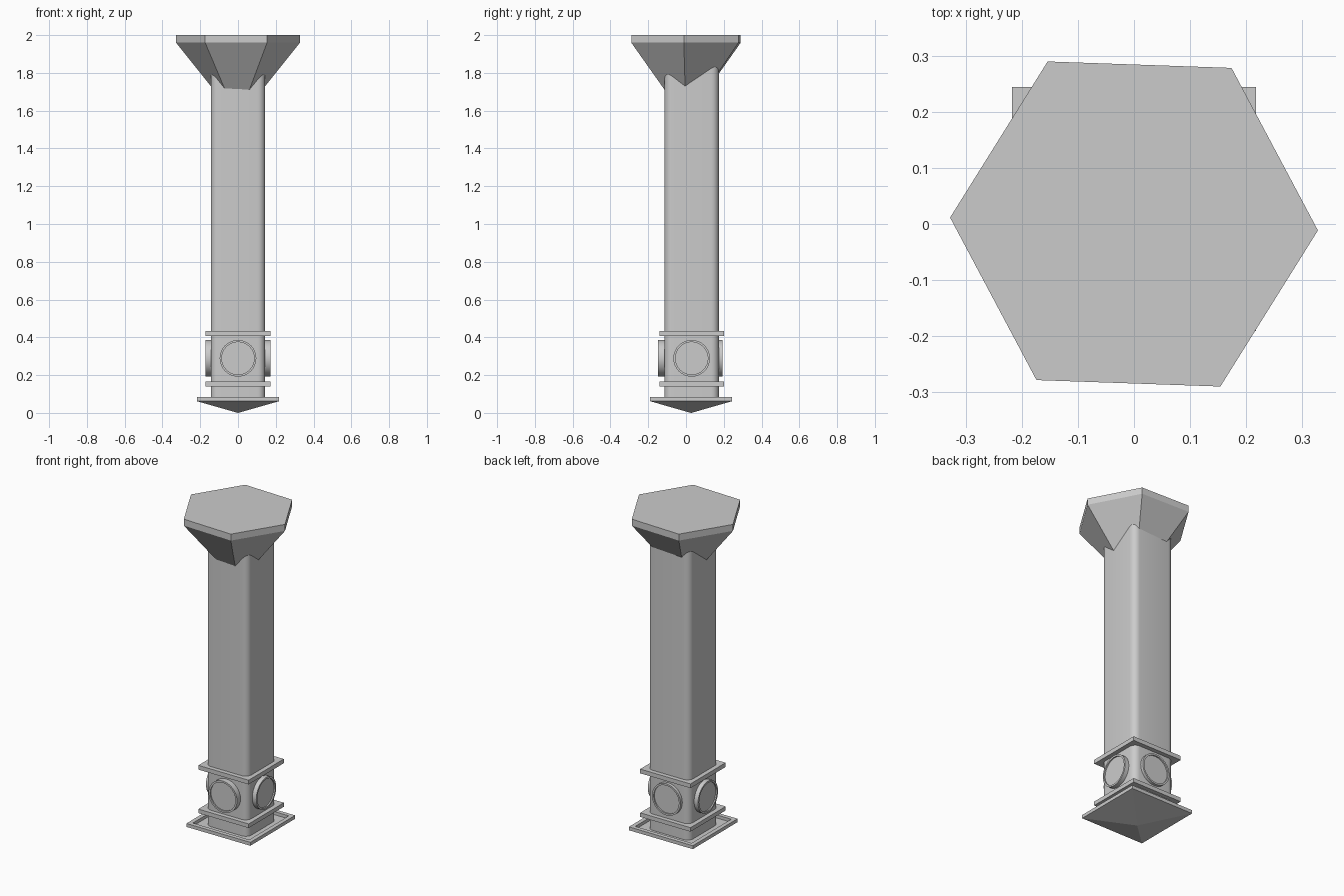
import bpy, bmesh, math
from mathutils import Matrix, Vector

if "Cube" in bpy.data.objects:
    bpy.data.objects.remove(bpy.data.objects["Cube"])

CY = 0.03  # the shaft sits slightly behind the capital's centre


def make(name, rings, smooth=False):
    """Skin a list of equal-length point loops into a closed solid."""
    bm = bmesh.new()
    loops = [[bm.verts.new(p) for p in ring] for ring in rings]
    for a, b in zip(loops, loops[1:]):
        n = len(a)
        for i in range(n):
            bm.faces.new((a[i], a[(i + 1) % n], b[(i + 1) % n], b[i]))
    bm.faces.new(loops[0][::-1])
    bm.faces.new(loops[-1])
    bmesh.ops.remove_doubles(bm, verts=bm.verts, dist=1e-6)
    bmesh.ops.recalc_face_normals(bm, faces=bm.faces)
    me = bpy.data.meshes.new(name)
    bm.to_mesh(me)
    bm.free()
    ob = bpy.data.objects.new(name, me)
    bpy.context.collection.objects.link(ob)
    if smooth:
        bpy.ops.object.select_all(action='DESELECT')
        ob.select_set(True)
        bpy.context.view_layer.objects.active = ob
        bpy.ops.object.shade_smooth_by_angle(angle=math.radians(35))
    return ob


def ngon(n, r, z, turn=0.0):
    return [Vector((r * math.cos(turn + math.tau * i / n),
                    r * math.sin(turn + math.tau * i / n), z)) for i in range(n)]


def square(half, z, cy=CY):
    return [Vector((sx * half, cy + sy * half, z))
            for sx, sy in ((-1, -1), (1, -1), (1, 1), (-1, 1))]


def rounded_square(half, r, z, seg=6):
    pts = []
    for k in range(4):
        mid = math.pi / 4 + k * math.pi / 2
        c = Vector((math.cos(mid), math.sin(mid), 0)) * (half - r) * math.sqrt(2)
        for s in range(seg + 1):
            a = k * math.pi / 2 + s / seg * math.pi / 2
            pts.append(c + Vector((r * math.cos(a), CY + r * math.sin(a), z)))
    return pts


# Shaft with rounded corners
make("shaft", [rounded_square(0.144, 0.04, z) for z in (0.06, 1.86)], smooth=True)

# Hexagonal capital tapering into the shaft
turn = math.radians(-2)
make("capital", [ngon(6, 0.012, 1.565, turn), ngon(6, 0.328, 1.96, turn),
                 ngon(6, 0.328, 2.0, turn)])

# Square collars above and below the medallions
for name, z0, z1 in (("lower_collar", 0.14, 0.165), ("upper_collar", 0.408, 0.434)):
    make(name, [square(0.171, z0), square(0.171, z1)])

# Base tray: pyramid underside, raised rim, sunken floor
make("base_tray", [square(0.001, 0.0, 0.027), square(0.2175, 0.062, 0.027),
                   square(0.2175, 0.083, 0.027), square(0.192, 0.083, 0.027),
                   square(0.192, 0.064, 0.027)])

# Round medallions with a thin raised rim, one on each side
for i, (side, reach) in enumerate((("right", 0.171), ("back", 0.162),
                                   ("left", 0.171), ("front", 0.178))):
    rings = [ngon(32, 0.097, 0.12), ngon(32, 0.097, reach),
             ngon(32, 0.086, reach), ngon(32, 0.086, reach - 0.008)]
    m = (Matrix.Translation((0, CY, 0.289)) @ Matrix.Rotation(i * math.pi / 2, 4, 'Z')
         @ Matrix.Rotation(math.pi / 2, 4, 'Y'))
    make(side + "_medallion", [[m @ p for p in ring] for ring in rings], smooth=True)
